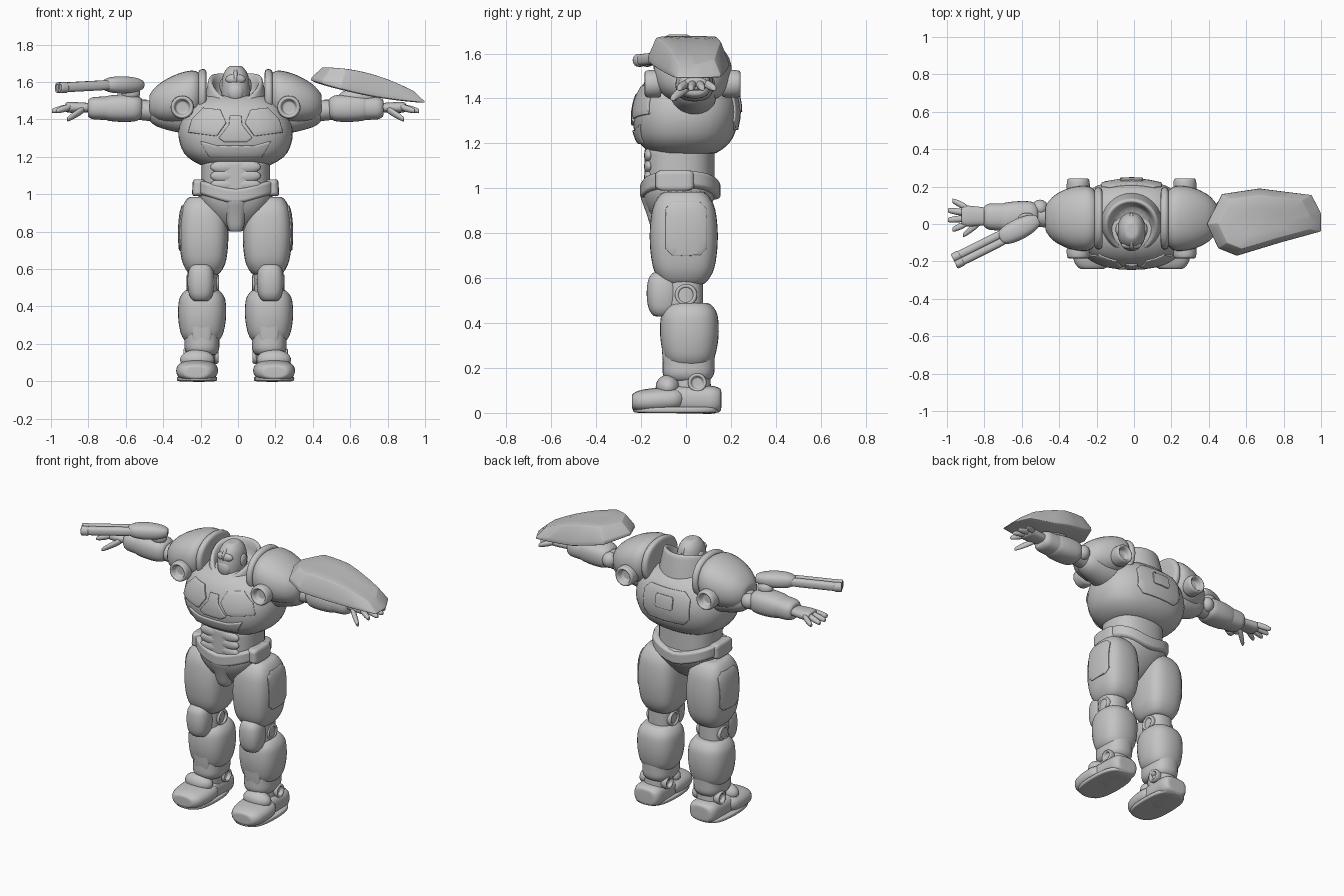
import bpy
import bmesh
from math import cos, sin, pi, copysign, radians
from mathutils import Vector, Matrix

cube = bpy.data.objects.get("Cube")
if cube:
    bpy.data.objects.remove(cube, do_unlink=True)

CENTRE = Vector((-.013, 0, 0))      # the body's plane of symmetry
GREY = (.55, .55, .55, 1)

clay = bpy.data.materials.new("clay_grey")
clay.use_nodes = True
clay.diffuse_color = GREY
clay.node_tree.nodes["Principled BSDF"].inputs["Base Color"].default_value = GREY


def finish(name, bm, origin=CENTRE, turn=0):
    """Turn a bmesh into a smooth shaded object."""
    bmesh.ops.recalc_face_normals(bm, faces=bm.faces)
    mesh = bpy.data.meshes.new(name)
    bm.to_mesh(mesh)
    bm.free()
    mesh.shade_smooth()
    mesh.materials.append(clay)
    obj = bpy.data.objects.new(name, mesh)
    obj.location = origin
    obj.rotation_euler.z = radians(turn)
    bpy.context.scene.collection.objects.link(obj)
    return obj


def mirror(obj):
    obj.modifiers.new("mirror", "MIRROR").use_axis = (True, False, False)


def soften(obj, angle):
    bevel = obj.modifiers.new("soft_edge", "BEVEL")
    bevel.width, bevel.segments, bevel.angle_limit = .008, 2, radians(angle)


def skin(bm, rings):
    """Join rings of points with faces and close both ends."""
    rings = [[bm.verts.new(co) for co in ring] for ring in rings]
    count = len(rings[0])
    for low, high in zip(rings, rings[1:]):
        for i in range(count):
            j = (i + 1) % count
            bm.faces.new((low[i], low[j], high[j], high[i]))
    bm.faces.new(rings[0])
    bm.faces.new(rings[-1])


def solid(name, start, end, radii, swell=(1, 1, 1), both=True, power=2.5, blunt=.8,
          dish=None, warp=None, sides=16, steps=8, origin=CENTRE, turn=0):
    """Rounded body between two centres; swell scales it at the start, middle and end."""
    start, end = Vector(start), Vector(end)
    reach = [abs(d) for d in end - start]
    along = reach.index(max(reach))
    across = [k for k in range(3) if k != along]
    grow = 6 / (4 + 2 * cos(2 * pi / sides))     # makes up for subdivision shrinkage
    first, middle, last = swell
    levels = []
    for i in range(steps + 1):
        t = i / steps
        scale = first * (1 - t) * (1 - 2 * t) + 4 * middle * t * (1 - t) + last * t * (2 * t - 1)
        levels.append((t, scale * (blunt if i in (0, steps) else 1)))
    levels.insert(0, (0, levels[0][1] * .8))
    if dish:
        levels += [(1, last * dish), (.5, last * dish * .9)]
    levels.append((levels[-1][0], levels[-1][1] * .8))
    rings = []
    for t, scale in levels:
        ring = []
        for i in range(sides):
            co = start.lerp(end, t)
            for k, radius, wave in zip(across, radii, (cos, sin)):
                w = wave(2 * pi * i / sides)
                co[k] += grow * scale * radius * copysign(abs(w) ** (2 / power), w)
            if warp:
                co.z += warp(co)
            ring.append(co)
        rings.append(ring)
    bm = bmesh.new()
    skin(bm, rings)
    obj = finish(name, bm, origin, turn)
    if both:
        mirror(obj)
    sub = obj.modifiers.new("smooth", "SUBSURF")
    sub.levels = sub.render_levels = 1
    return obj


def boss(name, start, end, radius):
    """Round pivot cap with a dished middle."""
    solid(name, start, end, (radius, radius), power=2, blunt=.95, dish=.65, steps=3)


def ball(name, place, radii, both=True):
    bm = bmesh.new()
    shape = Matrix.Translation(place) @ Matrix.Diagonal((*radii, 1))
    bmesh.ops.create_uvsphere(bm, u_segments=24, v_segments=14, radius=1, matrix=shape)
    obj = finish(name, bm)
    if both:
        mirror(obj)


def plate(name, target, outline, axis="Y", side=-1, thick=.018, both=False):
    """Raised armour panel laid onto the surface of another part."""
    bm = bmesh.new()
    bm.faces.new([bm.verts.new((p, side, q) if axis == "Y" else (side, p, q))
                  for p, q in outline])
    bmesh.ops.triangulate(bm, faces=bm.faces[:])
    bmesh.ops.subdivide_edges(bm, edges=bm.edges[:], cuts=5, use_grid_fill=True)
    obj = finish(name, bm)
    wrap = obj.modifiers.new("lay_on", "SHRINKWRAP")
    wrap.target = target
    wrap.wrap_method = "PROJECT"
    wrap.use_project_x, wrap.use_project_y = axis == "X", axis == "Y"
    wrap.use_positive_direction = side < 0
    wrap.use_negative_direction = side > 0
    shell = obj.modifiers.new("thickness", "SOLIDIFY")
    shell.thickness, shell.offset = thick, 0
    soften(obj, 45)
    if both:
        mirror(obj)


def symmetric(half):
    """Complete an outline given from its right half."""
    return half + [(-x, z) for x, z in reversed(half)]


def chamfered(middle, wide, high, cut):
    """Rectangle with its corners cut off, from its half sizes."""
    corner = [(wide - cut, -high), (wide, cut - high), (wide, high - cut), (wide - cut, high)]
    return [(x, middle + z) for x, z in symmetric(corner)]


# Torso
chest = solid("chest", start=(0, -.01, 1.15), end=(0, .01, 1.53), radii=(.306, .236),
              swell=(.74, 1, .66), both=False)
plate("pectoral_plate", chest, [(.05, 1.38), (.08, 1.45), (.17, 1.46), (.23, 1.4),
                                (.25, 1.33), (.1, 1.31)], both=True)
plate("sternum_plate", chest, symmetric([(.03, 1.42), (.035, 1.37), (.09, 1.3), (.06, 1.28)]))
plate("belly_plate", chest, symmetric([(.1, 1.26), (.19, 1.285), (.14, 1.2)]))
plate("back_plate", chest, chamfered(1.36, wide=.16, high=.1, cut=.04), side=1)
plate("back_hatch", chest, chamfered(1.38, wide=.06, high=.04, cut=.01), side=1, thick=.03)
solid("waist", start=(0, -.03, .98), end=(0, -.03, 1.18), radii=(.182, .155), blunt=1, both=False)
for i in range(3):
    ball(f"abdominal_{i + 1}", (.06, -.165, 1.05 + .048 * i), (.075, .022, .034))

# Pelvis and belt
solid("pelvis", start=(0, -.05, .8), end=(0, -.02, 1.05), radii=(.2, .17), swell=(.2, .85, 1),
      both=False)
solid("belt", start=(0, -.025, .94), end=(0, -.025, 1.02), radii=(.218, .178), blunt=.92,
      both=False, warp=lambda co: abs(co.x) * .3)
solid("hip_clip", start=(.2, -.05, .99), end=(.195, -.05, 1.08), radii=(.033, .085), power=4)
solid("groin_guard", start=(0, -.11, .8), end=(0, -.135, .99), radii=(.08, .08),
      swell=(.5, .7, 1), both=False)

# Head inside its high backed collar
solid("collar", start=(0, 0, 1.42), end=(0, -.01, 1.625), radii=(.16, .16),
      swell=(1.12, 1.02, .9), both=False, power=2, blunt=1, dish=.83,
      warp=lambda co: co.y * .5 - 2.5 * co.y ** 2)
solid("helmet", start=(0, -.04, 1.46), end=(0, -.035, 1.685), radii=(.077, .1),
      swell=(.8, 1, .65), both=False, power=2.1, blunt=.7)
ball("face_guard", (0, -.115, 1.545), (.045, .03, .05), both=False)
ball("visor", (0, -.112, 1.615), (.054, .024, .028), both=False)
ball("crest", (0, -.04, 1.62), (.022, .102, .062), both=False)
ball("ear_cap", (.068, -.03, 1.58), (.018, .035, .04))

# Shoulders
solid("shoulder_pad", start=(.18, .03, 1.535), end=(.46, .03, 1.48), radii=(.17, .135),
      swell=(.95, .98, .52), power=2.3)
solid("shoulder_rim", start=(.155, .03, 1.535), end=(.2, .03, 1.53), radii=(.166, .136),
      blunt=.92, power=2.2, steps=4)
boss("front_shoulder_pivot", start=(.285, -.11, 1.465), end=(.285, -.185, 1.465), radius=.062)
boss("back_shoulder_pivot", start=(.285, .16, 1.465), end=(.285, .245, 1.465), radius=.062)

# Arms and hands
solid("upper_arm", start=(.2, .03, 1.41), end=(.46, .045, 1.44), radii=(.1, .09),
      swell=(1, 1, .7), power=2)
solid("elbow", start=(.4, .04, 1.44), end=(.54, .045, 1.455), radii=(.06, .055), power=2)
ball("elbow_pad", (.49, .085, 1.46), (.045, .045, .048))
solid("forearm", start=(.5, .04, 1.46), end=(.72, .035, 1.46), radii=(.084, .073),
      swell=(.9, 1, .82))
solid("cuff", start=(.62, .035, 1.46), end=(.79, .04, 1.46), radii=(.073, .062),
      swell=(1, 1, .92))
solid("palm", start=(.75, .04, 1.463), end=(.91, .043, 1.465), radii=(.058, .03),
      swell=(.75, .9, 1))
for i in range(4):
    root = .003 + .028 * i
    tip = root + .024 * i - .034
    length = .985 - .012 * (i - 1.5) ** 2
    solid(f"finger_{i + 1}", start=(.88, root, 1.468), end=(length, tip, 1.445),
          radii=(.018, .018), swell=(1, 1, .8), power=2, sides=8, steps=4)
solid("thumb", start=(.81, .01, 1.455), end=(.9, -.06, 1.4), radii=(.022, .022),
      swell=(1, .9, .7), power=2, sides=8, steps=4)

# Legs
thigh = solid("thigh", start=(.168, -.01, .57), end=(.172, -.01, .985), radii=(.131, .151),
              swell=(.77, 1, .8), power=3)
plate("thigh_plate", thigh, chamfered(.82, wide=.09, high=.12, cut=.03), "X", side=1,
      thick=.014, both=True)
solid("knee_joint", start=(.18, -.01, .42), end=(.175, -.01, .63), radii=(.08, .085))
solid("kneecap", start=(.185, -.1, .43), end=(.185, -.1, .625), radii=(.072, .075),
      swell=(.75, 1, .8))
boss("outer_knee_pivot", start=(.22, 0, .525), end=(.262, 0, .525), radius=.05)
boss("inner_knee_pivot", start=(.13, 0, .525), end=(.088, 0, .525), radius=.05)
solid("calf", start=(.18, .015, .2), end=(.178, .015, .49), radii=(.132, .134),
      swell=(.72, .97, .85))
solid("shin", start=(.18, .01, .14), end=(.18, .015, .36), radii=(.093, .115))
solid("shin_plate", start=(.18, -.07, .17), end=(.18, -.075, .46), radii=(.06, .036),
      swell=(.75, 1, .95), power=3.5)
boss("outer_ankle_pivot", start=(.24, .05, .135), end=(.28, .05, .135), radius=.042)
boss("inner_ankle_pivot", start=(.13, .05, .135), end=(.09, .05, .135), radius=.042)

# Feet
solid("ankle", start=(.19, .03, .05), end=(.18, .02, .2), radii=(.075, .085))
solid("toe_cap", start=(.21, -.24, .05), end=(.203, -.01, .062), radii=(.111, .056),
      swell=(.78, 1, .9))
solid("heel", start=(.2, -.08, .06), end=(.195, .157, .058), radii=(.09, .062), power=3)
ball("instep_guard", (.205, -.08, .115), (.092, .055, .055))
solid("sole", start=(.206, -.042, 0), end=(.206, -.042, .026), radii=(.107, .192),
      blunt=.97, power=2.8, steps=4)

# Twin barrelled gun above the right forearm
gun = dict(origin=(-.6, -.02, 1.585), turn=26.5, both=False)
solid("gun_body", start=(.1, 0, 0), end=(-.13, 0, 0), radii=(.056, .046), swell=(.6, 1, .7), **gun)
for side, y in (("left", -.019), ("right", .019)):
    solid(f"{side}_barrel", start=(-.09, y, 0), end=(-.4, y, -.015), radii=(.022, .026), **gun)
    solid(f"{side}_muzzle", start=(-.36, y, -.015), end=(-.405, y, -.015), radii=(.025, .029),
          power=2, blunt=1, dish=.55, steps=3, **gun)
ball("gun_mount", (-.56, .02, 1.54), (.05, .04, .04), both=False)

# Curved shield above the left forearm
corners = [(.39, 0), (.47, .16), (.67, .19), (.95, .155), (1, .06), (1, -.04),
           (.78, -.1), (.55, -.17), (.45, -.13)]
corners = [Vector(corner) for corner in corners]
outline = [a.lerp(b, k / 3) for a, b in zip(corners, corners[1:] + corners[:1]) for k in range(3)]
hub = Vector((.69, .015))
rings = []
for size, rise in ((.05, .1), (.9, .1), (1, .15), (.99, .35), (.8, 1), (.4, 1), (.05, 1)):
    ring = []
    for point in outline:
        x, y = hub + (point - hub) * size
        rim = 1.485 + .3 * (1 - x) ** 2
        top = 1.678 - .55 * max(0, x - .46) ** 2
        ring.append((x, y, rim + (top - rim) * rise))
    rings.append(ring)
bm = bmesh.new()
skin(bm, rings)
soften(finish("shield", bm, origin=(0, 0, 0)), 22)
ball("shield_mount", (.65, .03, 1.52), (.1, .05, .045), both=False)
